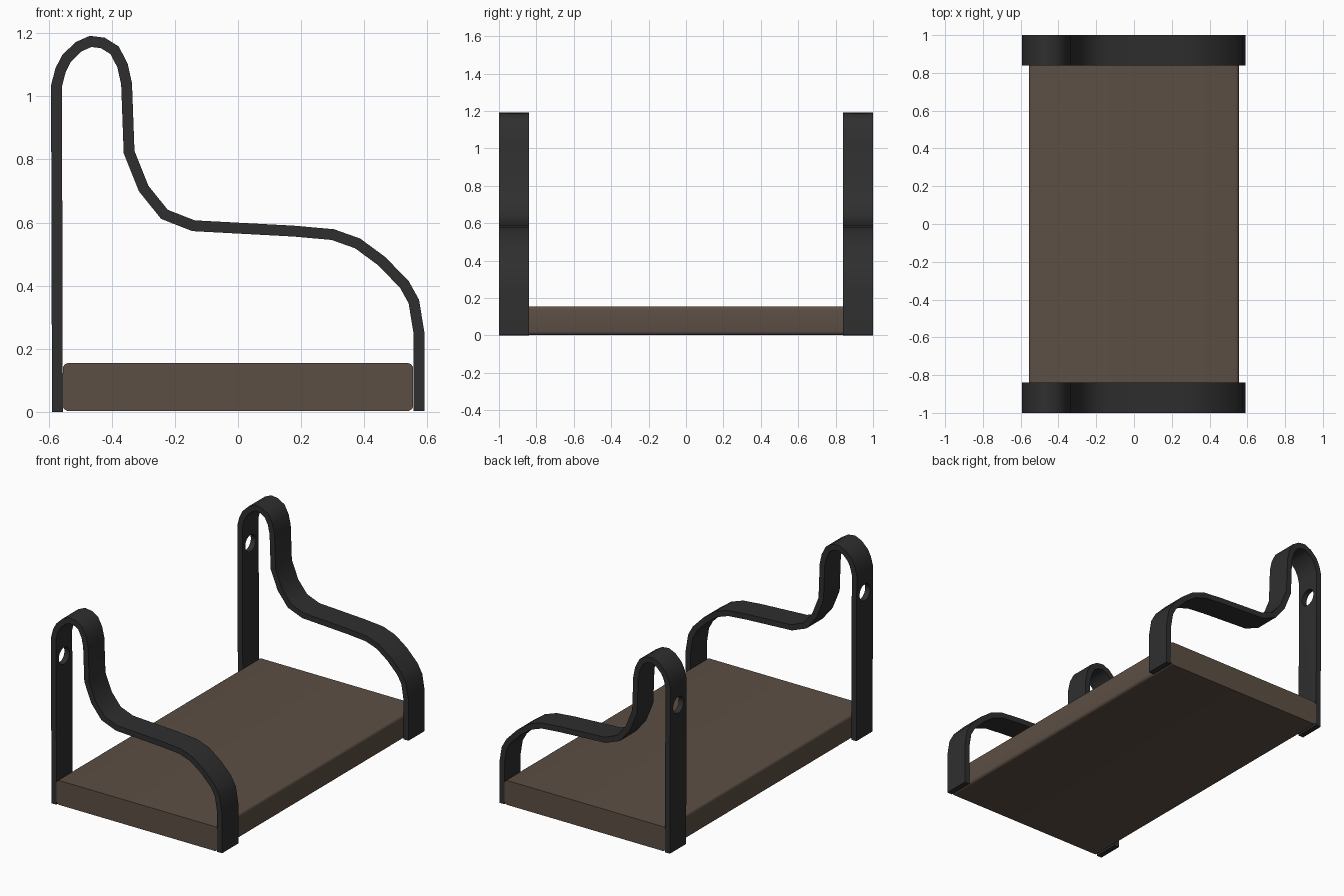
import bpy, bmesh, math
from mathutils import Vector

if "Cube" in bpy.data.objects:
    bpy.data.objects.remove(bpy.data.objects["Cube"])


def material(name, rgb):
    m = bpy.data.materials.new(name)
    m.diffuse_color = (*rgb, 1)
    m.use_nodes = True
    m.node_tree.nodes["Principled BSDF"].inputs["Base Color"].default_value = m.diffuse_color
    return m


WOOD = material("dark brown wood", (0.108, 0.078, 0.058))
IRON = material("black iron", (0.028, 0.028, 0.028))


def make_object(name, bm, mat):
    bmesh.ops.recalc_face_normals(bm, faces=bm.faces[:])
    me = bpy.data.meshes.new(name)
    bm.to_mesh(me)
    bm.free()
    me.materials.append(mat)
    ob = bpy.data.objects.new(name, me)
    bpy.context.collection.objects.link(ob)
    return ob


def activate(ob):
    bpy.ops.object.select_all(action='DESELECT')
    ob.select_set(True)
    bpy.context.view_layer.objects.active = ob


# Board with rounded long edges
bm = bmesh.new()
bmesh.ops.create_cube(bm, size=1)
for v in bm.verts:
    v.co = Vector((v.co.x * 1.11, v.co.y * 1.996, v.co.z * 0.152 + 0.079))
long_edges = [e for e in bm.edges if abs(e.verts[0].co.y - e.verts[1].co.y) > 1]
bmesh.ops.bevel(bm, geom=long_edges, offset=0.018, segments=4, profile=0.5, affect='EDGES')
board = make_object("shelf_board", bm, WOOD)
activate(board)
bpy.ops.object.shade_smooth_by_angle(angle=math.radians(35))

# Centre line of the bent strap bracket (x, z)
PATH = [(-0.572, 0), (-0.575, 1.033), (-0.562, 1.083), (-0.543, 1.120), (-0.505, 1.157),
        (-0.467, 1.174), (-0.428, 1.169), (-0.391, 1.146), (-0.366, 1.098), (-0.353, 1.040),
        (-0.345, 0.823), (-0.299, 0.708), (-0.233, 0.626), (-0.141, 0.590), (0.176, 0.573),
        (0.300, 0.562), (0.379, 0.534), (0.455, 0.478), (0.527, 0.404), (0.557, 0.350),
        (0.573, 0.252), (0.573, 0.003)]
HALF, WIDTH = 0.0172, 0.16


def strap(name, y0):
    pts = [Vector(p) for p in PATH]
    bm = bmesh.new()
    rings = []
    for i, p in enumerate(pts):
        a = (p - pts[i - 1]).normalized() if i else (pts[1] - p).normalized()
        b = (pts[i + 1] - p).normalized() if i < len(pts) - 1 else a
        t = (a + b).normalized()
        n = Vector((-t.y, t.x)) * (HALF / t.dot(a))      # mitred offset
        rings.append([bm.verts.new((q.x, y, q.y)) for q, y in
                      ((p + n, y0), (p - n, y0), (p - n, y0 + WIDTH), (p + n, y0 + WIDTH))])
    for r, s in zip(rings, rings[1:]):
        for k in range(4):
            bm.faces.new((r[k], r[(k + 1) % 4], s[(k + 1) % 4], s[k]))
    bm.faces.new(rings[0])
    bm.faces.new(rings[-1])
    ob = make_object(name, bm, IRON)

    # Screw hole through the tall back leg
    bpy.ops.mesh.primitive_cylinder_add(vertices=32, radius=0.052, depth=0.15,
                                        location=(-0.575, y0 + WIDTH / 2, 0.90),
                                        rotation=(0, math.pi / 2, 0))
    cutter = bpy.context.object
    cutter.name = "hole_cutter"
    cutter.hide_render = True
    mod = ob.modifiers.new("screw hole", 'BOOLEAN')
    mod.operation, mod.object, mod.solver = 'DIFFERENCE', cutter, 'EXACT'
    activate(ob)
    bpy.ops.object.modifier_apply(modifier=mod.name)
    bpy.data.objects.remove(cutter)
    bpy.ops.object.shade_smooth_by_angle(angle=math.radians(35))


strap("front_strap_bracket", -1.0)
strap("back_strap_bracket", 1.0 - WIDTH)
